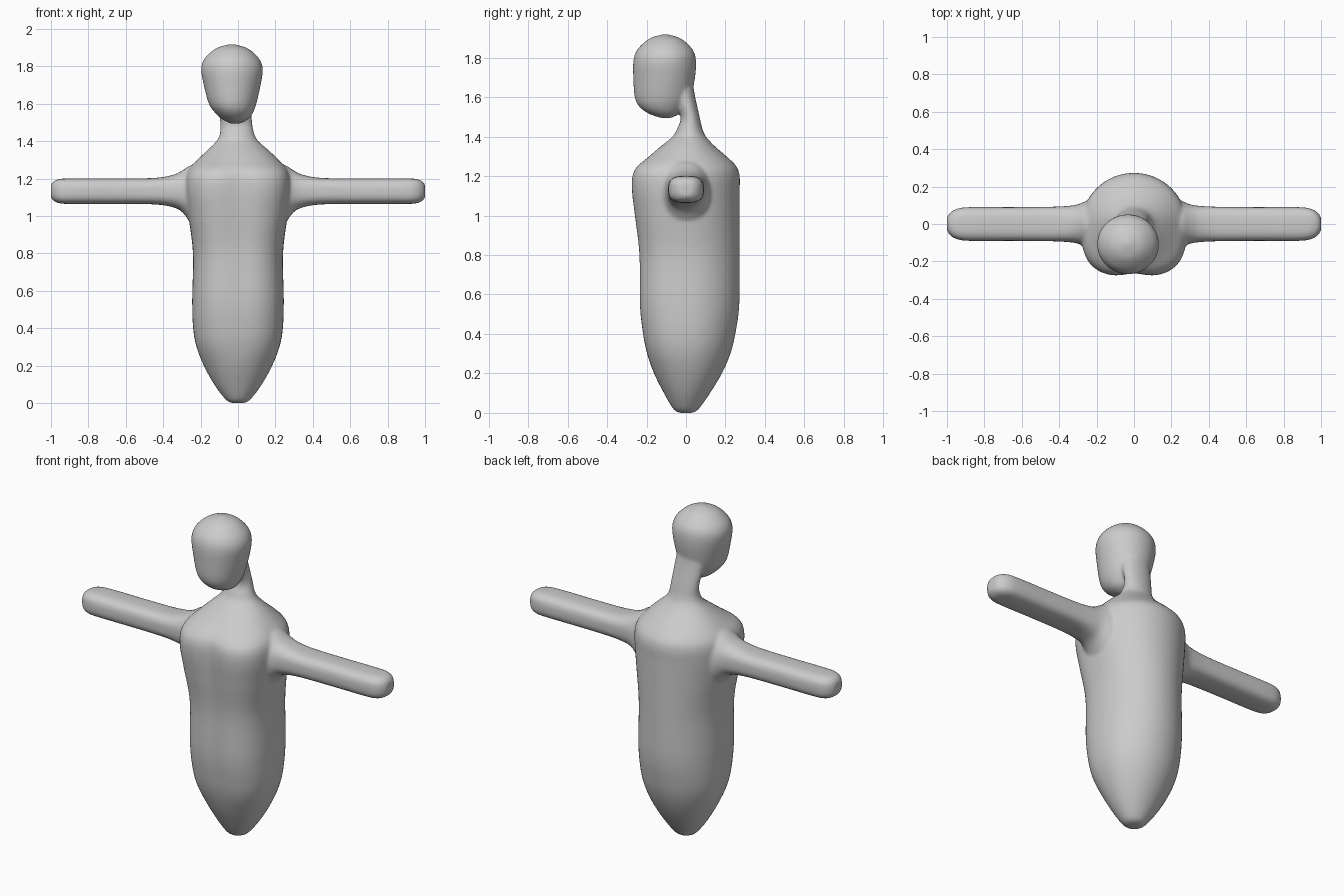
import bpy, bmesh, math
from mathutils import Vector


def spline(rows, steps=6):
    """Catmull-Rom interpolation through rows of numbers."""
    out = []
    for i in range(len(rows) - 1):
        a, b, c, d = (rows[max(i - 1, 0)], rows[i], rows[i + 1],
                      rows[min(i + 2, len(rows) - 1)])
        for s in range(steps):
            t = s / steps
            out.append([0.5 * (2 * q + (r - p) * t + (2*p - 5*q + 4*r - u) * t*t
                               + (3*q - p - 3*r + u) * t**3)
                        for p, q, r, u in zip(a, b, c, d)])
    return out + [list(rows[-1])]


def loft(bm, rows, place, seg=64):
    """Rows: position, centre, half width, low edge, high edge, roundness, dent."""
    rings = []
    for pos, c, half, lo, hi, n, dent in spline(rows):
        mid, depth = (lo + hi) / 2, (hi - lo) / 2
        ring = []
        for k in range(seg):
            a = 2 * math.pi * k / seg
            ca, sa = math.cos(a), math.sin(a)
            e = 2 / n if sa < 0 or place is arm_point else 1
            u = half * math.copysign(abs(ca) ** e, ca)
            v = depth * math.copysign(abs(sa) ** e, sa)
            if sa < 0:
                v += dent * math.exp(-(u / 0.07) ** 2)
            ring.append(bm.verts.new(place(pos, c + u, mid + v)))
        rings.append(ring)
    for r0, r1 in zip(rings, rings[1:]):
        for k in range(seg):
            j = (k + 1) % seg
            bm.faces.new((r0[k], r0[j], r1[j], r1[k]))
    bm.faces.new(rings[0][::-1])
    bm.faces.new(rings[-1])


def upright(pos, u, v):
    return Vector((u, v, pos))


def arm_point(pos, u, v):
    return Vector((side * pos, u, v))


bm = bmesh.new()

# torso and neck
loft(bm, [
    (0.0, 0, 0.035, -0.035, 0.035, 2, 0),
    (0.02, 0, 0.068, -0.065, 0.065, 2, 0),
    (0.1, 0, 0.128, -0.112, 0.122, 2.1, 0),
    (0.2, 0, 0.183, -0.162, 0.182, 2.2, 0),
    (0.3, 0, 0.222, -0.2, 0.225, 2.4, 0.003),
    (0.4, 0, 0.24, -0.222, 0.25, 2.5, 0.005),
    (0.55, 0, 0.245, -0.24, 0.27, 2.6, 0.008),
    (0.8, 0, 0.241, -0.243, 0.272, 2.7, 0.01),
    (1.0, 0, 0.265, -0.266, 0.272, 2.9, 0.014),
    (1.12, 0, 0.28, -0.28, 0.272, 3, 0.018),
    (1.2, 0, 0.28, -0.278, 0.272, 3, 0.018),
    (1.25, 0, 0.262, -0.252, 0.255, 2.9, 0.012),
    (1.3, 0, 0.217, -0.19, 0.205, 2.5, 0.004),
    (1.35, 0, 0.165, -0.128, 0.147, 2.2, 0),
    (1.4, -0.003, 0.112, -0.068, 0.101, 2, 0),
    (1.44, -0.005, 0.092, -0.045, 0.083, 2, 0),
    (1.5, -0.01, 0.086, -0.027, 0.069, 2, 0),
    (1.6, -0.02, 0.09, -0.06, 0.047, 2, 0),
    (1.7, -0.03, 0.09, -0.1, 0.03, 2, 0)], upright)

# head
loft(bm, [
    (1.494, -0.014, 0.025, -0.125, -0.075, 2, 0),
    (1.515, -0.015, 0.067, -0.187, -0.035, 2, 0),
    (1.55, -0.021, 0.1, -0.235, -0.005, 2, 0),
    (1.6, -0.029, 0.127, -0.26, 0.025, 2, 0),
    (1.7, -0.031, 0.152, -0.267, 0.046, 2, 0),
    (1.78, -0.032, 0.165, -0.267, 0.051, 2, 0),
    (1.83, -0.033, 0.153, -0.253, 0.04, 2, 0),
    (1.87, -0.033, 0.12, -0.22, 0.008, 2, 0),
    (1.9, -0.033, 0.076, -0.178, -0.032, 2, 0),
    (1.918, -0.033, 0.015, -0.12, -0.092, 2, 0)], upright)

# arms, flaring into the shoulders
for side in (1, -1):
    loft(bm, [
        (0.16, 0, 0.15, 0.86, 1.29, 2, 0),
        (0.25, 0, 0.125, 0.96, 1.272, 2.1, 0),
        (0.3, 0, 0.105, 1.022, 1.242, 2.3, 0),
        (0.35, 0, 0.097, 1.047, 1.219, 2.6, 0),
        (0.45, 0, 0.092, 1.062, 1.203, 3, 0),
        (0.65, 0, 0.09, 1.064, 1.201, 3, 0),
        (0.88, 0, 0.09, 1.064, 1.201, 3, 0),
        (0.95, 0, 0.08, 1.067, 1.198, 3, 0),
        (0.985, 0, 0.058, 1.08, 1.186, 2.8, 0),
        (1.001, 0, 0.032, 1.1, 1.166, 2.5, 0)], arm_point)

bmesh.ops.recalc_face_normals(bm, faces=bm.faces)
mesh = bpy.data.meshes.new("figure_body")
bm.to_mesh(mesh)
bm.free()
body = bpy.data.objects.new("figure_body", mesh)
bpy.context.collection.objects.link(body)

# fuse the parts into one soft skin
fuse = body.modifiers.new("fuse", 'REMESH')
fuse.mode = 'VOXEL'
fuse.voxel_size = 0.009
fuse.use_smooth_shade = True
soften = body.modifiers.new("soften", 'SMOOTH')
soften.factor = 0.5
soften.iterations = 8
